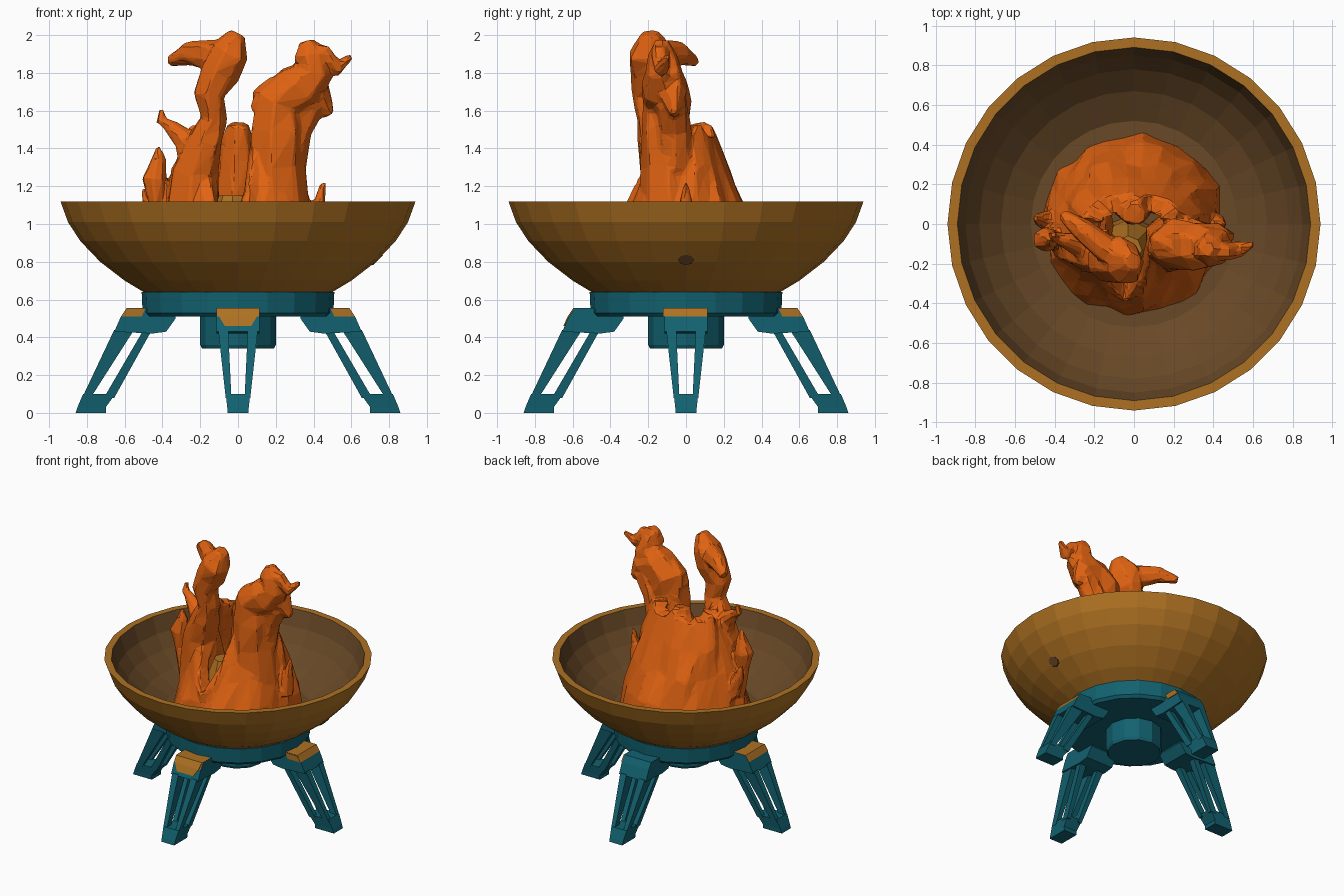
import bpy, bmesh, math, random
from mathutils import Vector

random.seed(4)
cube = bpy.data.objects.get("Cube")
if cube:
    bpy.data.objects.remove(cube)


def material(name, rgb):
    m = bpy.data.materials.new(name)
    m.use_nodes = True
    m.diffuse_color = (*rgb, 1)
    m.node_tree.nodes["Principled BSDF"].inputs["Base Color"].default_value = (*rgb, 1)
    return m


BRONZE = material("bronze", (0.42, 0.165, 0.016))
DARK = material("dark_bronze", (0.14, 0.066, 0.02))
TEAL = material("teal", (0.006, 0.12, 0.16))
ORANGE = material("flame_orange", (0.75, 0.125, 0.006))


def loft(bm, rings, closed=False):
    """Skin a list of point rings, capping the ends unless closed."""
    vs = [[bm.verts.new(p) for p in ring] for ring in rings]
    n = len(vs[0])
    pairs = list(zip(vs, vs[1:])) + ([(vs[-1], vs[0])] if closed else [])
    for a, b in pairs:
        for i in range(n):
            j = (i + 1) % n
            bm.faces.new((a[i], a[j], b[j], b[i]))
    if not closed:
        bm.faces.new(vs[0][::-1])
        bm.faces.new(vs[-1])


def finish(bm, name, mats, rule=None):
    bmesh.ops.recalc_face_normals(bm, faces=bm.faces)
    bm.normal_update()
    if rule:
        for f in bm.faces:
            f.material_index = int(rule(f.calc_center_median(), f.normal))
    mesh = bpy.data.meshes.new(name)
    bm.to_mesh(mesh)
    bm.free()
    for m in mats:
        mesh.materials.append(m)
    ob = bpy.data.objects.new(name, mesh)
    bpy.context.collection.objects.link(ob)
    return ob


def lathe(name, profile, sides, mats, rule=None, centre=(0, 0)):
    bm = bmesh.new()
    turn = [math.tau * i / sides for i in range(sides)]
    loft(bm, [[(centre[0] + r * math.cos(a), centre[1] + r * math.sin(a), z) for a in turn]
              for r, z in profile])
    return finish(bm, name, mats, rule)


# Bowl: bronze shell and rim, dark inside
lathe("bowl", [(0.5, 0.64), (0.6, 0.7), (0.73, 0.8), (0.835, 0.91), (0.9, 1.01), (0.94, 1.12),
               (0.89, 1.12), (0.85, 1.0), (0.78, 0.9), (0.67, 0.8), (0.52, 0.72)],
      28, [BRONZE, DARK], lambda c, n: c.z < 1.11 and n.z > 0)

# Small dark spot on the bowl's side
bm = bmesh.new()
spot = [(math.cos(i * math.tau / 8) * 0.043, math.sin(i * math.tau / 8) * 0.027) for i in range(8)]
loft(bm, [[(0.734 + off + v * 0.95, u, 0.81 + v) for u, v in spot] for off in (0.0, 0.009)])
finish(bm, "bowl_spot", [DARK])

# Base disc and hub
lathe("base_disc", [(0.485, 0.51), (0.505, 0.53), (0.51, 0.64)], 20, [TEAL])
lathe("hub", [(0.19, 0.34), (0.2, 0.36), (0.2, 0.52)], 12, [TEAL])


# Legs: foot, four tapered rails and a shoulder block
def section(d0, d1, w0, w1, z):
    return [(d0, w0, z), (d1, w0, z), (d1, w1, z), (d0, w1, z)]


SHOULDER = [(0.655, 0.43), (0.62, 0.51), (0.59, 0.555), (0.49, 0.555), (0.33, 0.52),
            (0.33, 0.5), (0.38, 0.43), (0.455, 0.42)]


def leg(name, angle, gold_top, patch):
    ca, sa = math.cos(angle), math.sin(angle)

    def place(rings):
        return [[(d * ca - w * sa, d * sa + w * ca, z) for d, w, z in r] for r in rings]

    bm = bmesh.new()
    loft(bm, place([section(0.7, 0.86, -0.055, 0.055, 0),
                    section(0.7, 0.85, -0.057, 0.057, 0.03),
                    section(0.65, 0.82, -0.065, 0.065, 0.1)]))
    for s in (-1, 1):
        loft(bm, place([section(0.78, 0.825, s * 0.035, s * 0.065, 0.08),
                        section(0.55, 0.655, s * 0.052, s * 0.105, 0.44)]))
        loft(bm, place([section(0.655, 0.71, s * 0.035, s * 0.065, 0.08),
                        section(0.455, 0.5, s * 0.052, s * 0.105, 0.44)]))
    loft(bm, place([[(d, w, z) for d, z in SHOULDER] for w in (-0.115, 0.115)]))
    finish(bm, name, [TEAL, BRONZE],
           lambda c, n: gold_top and c.z > 0.53 and n.z > 0.5 and math.hypot(c.x, c.y) > 0.5)

    # Bronze patch at the top of the leg
    bm = bmesh.new()
    if patch == "outer":
        for lo, hi, wl, wh in (((0.642, 0.46), (0.62, 0.51), 0.07, 0.1),
                               ((0.62, 0.51), (0.59, 0.555), 0.1, 0.11)):
            loft(bm, place([[(d + off, w, z) for (d, z), w in
                             ((lo, -wl), (lo, wl), (hi, wh), (hi, -wh))] for off in (0, 0.007)]))
    else:
        loft(bm, place([[(d, patch * (0.115 + off), z) for d, z in
                         ((0.62, 0.51), (0.51, 0.51), (0.49, 0.553), (0.59, 0.553))]
                        for off in (0, 0.006)]))
    finish(bm, name + "_patch", [BRONZE])


leg("left_leg", 0, True, -1)
leg("back_leg", math.pi / 2, False, -1)
leg("right_leg", math.pi, True, 1)
leg("front_leg", -math.pi / 2, True, "outer")


# Flame body: a hollow tapering wall, notched at the front
flame = bmesh.new()
LEVELS = [(0.7, 0.46, 0.46), (1.0, 0.43, 0.37), (1.12, 0.39, 0.3),
          (1.3, 0.34, 0.235), (1.55, 0.24, 0.12)]


def radii(z):
    for (z0, a0, b0), (z1, a1, b1) in zip(LEVELS, LEVELS[1:]):
        if z <= z1:
            t = (z - z0) / (z1 - z0)
            return a0 + (a1 - a0) * t, b0 + (b1 - b0) * t
    return LEVELS[-1][1:]


def wall_point(a, z, inset):
    rx, ry = radii(z)
    k = random.uniform(0.94, 1.05)
    return (max(rx - inset, 0.04) * k * math.cos(a), max(ry - inset, 0.04) * k * math.sin(a), z)


rings = []
for i in range(30):
    a = math.tau * i / 30
    off = math.degrees(math.remainder(a - math.radians(262), math.tau))
    top = 1.5 - 0.55 * math.exp(-(off / 20) ** 2) + random.uniform(-0.05, 0.04)
    heights = [0.7 + (top - 0.7) * f for f in (0, 0.25, 0.5, 0.75, 1)]
    rings.append([wall_point(a, z, 0) for z in heights]
                 + [wall_point(a, z, 0.1) for z in heights[::-1]])
loft(flame, rings, closed=True)


# Flame tongues: tapering faceted tubes along a path of (x, y, z, radius)
def tongue(path, depth=1.0, sides=7):
    pts = [Vector(p[:3]) for p in path]
    rings = []
    for i, p in enumerate(pts):
        t = (pts[min(i + 1, len(pts) - 1)] - pts[max(i - 1, 0)]).normalized()
        u = Vector((0, 1, 0)).cross(t).normalized()
        v = t.cross(u)
        ring = []
        for j in range(sides):
            a = math.tau * j / sides
            r = path[i][3] * random.uniform(0.88, 1.15)
            ring.append(p + u * r * math.cos(a) + v * r * depth * math.sin(a))
        rings.append(ring)
    loft(flame, rings)


# tall right-hand column, its crown and side curl
tongue([(-0.24, -0.08, 0.9, 0.17), (-0.22, -0.12, 1.28, 0.125), (-0.17, -0.16, 1.45, 0.09),
        (-0.13, -0.18, 1.56, 0.08), (-0.15, -0.19, 1.68, 0.085), (-0.1, -0.18, 1.8, 0.1),
        (-0.05, -0.19, 1.91, 0.11), (0, -0.19, 2.01, 0.045)], 1.1)
tongue([(-0.03, -0.18, 1.9, 0.08), (-0.15, -0.12, 1.89, 0.08), (-0.26, -0.03, 1.9, 0.06),
        (-0.36, 0.05, 1.86, 0.03)], 0.9)
tongue([(-0.22, -0.1, 1.25, 0.09), (-0.27, -0.1, 1.44, 0.065), (-0.36, -0.08, 1.52, 0.035),
        (-0.41, -0.06, 1.55, 0.028), (-0.4, -0.05, 1.61, 0.016)])
# broad left-hand column, its hanging flap and spike
tongue([(0.24, -0.08, 0.9, 0.18), (0.21, -0.09, 1.3, 0.15), (0.21, -0.1, 1.5, 0.135),
        (0.22, -0.11, 1.64, 0.14), (0.32, -0.11, 1.73, 0.13), (0.4, -0.12, 1.81, 0.11),
        (0.38, -0.13, 1.9, 0.085), (0.36, -0.13, 1.97, 0.04)], 0.95)
tongue([(0.14, -0.1, 1.6, 0.08), (0.15, -0.1, 1.68, 0.075), (0.2, -0.11, 1.76, 0.04)])
tongue([(0.33, -0.09, 1.72, 0.12), (0.42, -0.07, 1.68, 0.09), (0.49, -0.06, 1.58, 0.03)], 0.8)
tongue([(0.26, -0.06, 1.3, 0.1), (0.31, -0.06, 1.5, 0.09), (0.38, -0.08, 1.65, 0.09)])
tongue([(0.38, -0.13, 1.9, 0.06), (0.46, -0.14, 1.9, 0.05), (0.53, -0.13, 1.82, 0.045),
        (0.6, -0.1, 1.89, 0.016)])
# low side flames and the back hump
tongue([(-0.39, -0.06, 0.9, 0.06), (-0.43, -0.08, 1.12, 0.05), (-0.44, -0.08, 1.24, 0.065),
        (-0.42, -0.08, 1.34, 0.04), (-0.42, -0.08, 1.41, 0.012)])
tongue([(-0.4, 0.02, 0.95, 0.06), (-0.47, 0.02, 1.1, 0.04), (-0.5, 0.03, 1.19, 0.014)])
tongue([(0.4, 0, 0.95, 0.06), (0.43, 0, 1.1, 0.035), (0.45, 0, 1.22, 0.014)])
tongue([(0, 0.14, 1.1, 0.14), (0, 0.09, 1.35, 0.1), (0, 0.05, 1.53, 0.06)])

fire = finish(flame, "flames", [ORANGE])
remesh = fire.modifiers.new("merge", 'REMESH')
remesh.mode = 'VOXEL'
remesh.voxel_size = 0.016
facets = fire.modifiers.new("facets", 'DECIMATE')
facets.ratio = 0.08

# Glowing core seen through the notch
lathe("ember_core", [(0.17, 0.71), (0.15, 0.95), (0.07, 1.15)], 8, [BRONZE], centre=(-0.03, -0.13))
